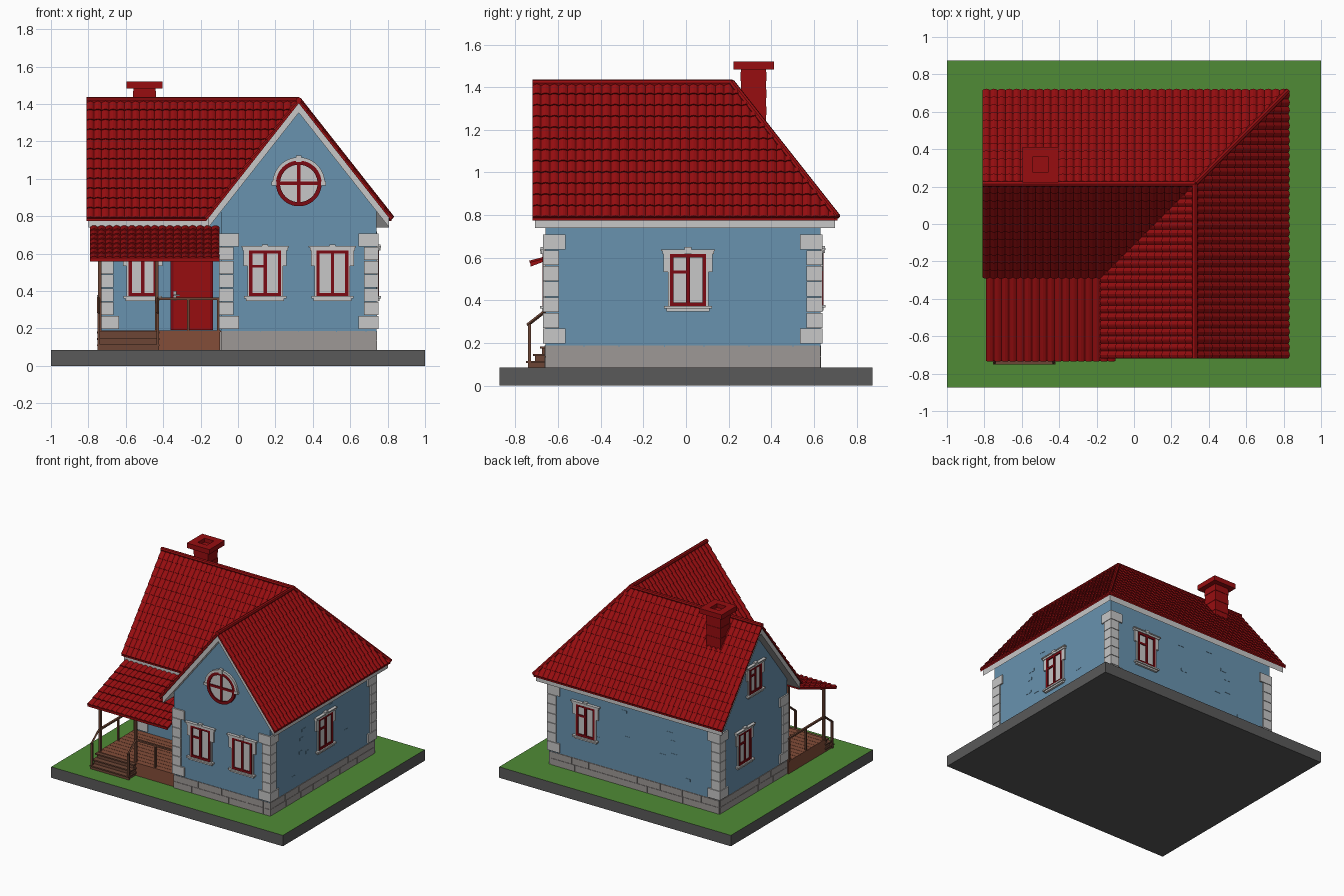
import bpy, bmesh, math, random
from mathutils import Vector, Matrix

if "Cube" in bpy.data.objects:
    bpy.data.objects.remove(bpy.data.objects["Cube"])

random.seed(4)
I4 = Matrix.Identity(4)


def mat(name, r, g, b):
    m = bpy.data.materials.new(name)
    m.diffuse_color = (r, g, b, 1)
    m.use_nodes = True
    m.node_tree.nodes["Principled BSDF"].inputs["Base Color"].default_value = m.diffuse_color
    return m


GRASS = mat("grass", .08, .26, .037)
DARK = mat("dark_grey", .1, .1, .1)
STONE = mat("foundation_stone", .34, .315, .305)
BLUE = mat("blue_wall", .14, .29, .43)
WHITE = mat("white_trim", .57, .57, .57)
RED = mat("roof_red", .31, .004, .005)
FRAME = mat("frame_red", .2, .003, .006)
BRICK = mat("porch_brick", .23, .075, .04)
WOOD = mat("wood", .15, .06, .035)
METAL = mat("metal", .4, .4, .4)


def finish(name, bm, *mats, M=I4):
    me = bpy.data.meshes.new(name)
    bm.transform(M)
    bm.to_mesh(me)
    bm.free()
    for m in mats:
        me.materials.append(m)
    ob = bpy.data.objects.new(name, me)
    bpy.context.collection.objects.link(ob)
    return ob


def boxes(name, m, items, M=I4):
    """One object from boxes given as x0,x1,y0,y1,z0,z1."""
    bm = bmesh.new()
    for x0, x1, y0, y1, z0, z1 in items:
        T = Matrix.Translation(((x0 + x1) / 2, (y0 + y1) / 2, (z0 + z1) / 2))
        bmesh.ops.create_cube(bm, size=1, matrix=T @ Matrix.Diagonal((abs(x1 - x0), abs(y1 - y0), abs(z1 - z0), 1)))
    return finish(name, bm, m, M=M)


def prism(name, m, pts, vec, M=I4):
    """Polygon pushed along a vector."""
    bm = bmesh.new()
    f = bm.faces.new([bm.verts.new(p) for p in pts])
    r = bmesh.ops.extrude_face_region(bm, geom=[f])
    bmesh.ops.translate(bm, vec=vec, verts=[v for v in r['geom'] if isinstance(v, bmesh.types.BMVert)])
    bmesh.ops.recalc_face_normals(bm, faces=bm.faces[:])
    return finish(name, bm, m, M=M)


def tube(name, m, p, q, r, sides=8):
    p, q = Vector(p), Vector(q)
    bm = bmesh.new()
    bmesh.ops.create_cone(bm, cap_ends=True, segments=sides, radius1=r, radius2=r, depth=(q - p).length)
    rot = (q - p).to_track_quat('Z', 'Y').to_matrix().to_4x4()
    return finish(name, bm, m, M=Matrix.Translation((p + q) / 2) @ rot)


# Ground slab: grass on the upward face, grey elsewhere
base = boxes("ground_slab", DARK, [(-1, 1, -.875, .875, 0, .085)])
base.data.materials.append(GRASS)
for p in base.data.polygons:
    p.material_index = 1 if p.normal.z > .5 else 0

# Walls: L plan, gables on the west and south ends
CX, CY, HW = .325, .215, .415
TOP, SLOPE = 1.415, 1.27
zw, za = TOP - .05 - HW * SLOPE, TOP - .05
prism("main_wing_wall", BLUE, [(-.73, CY + a, z) for a, z in
      ((-HW, .18), (HW, .18), (HW, zw), (0, za), (-HW, zw))], (CX + .73, 0, 0))
prism("front_wing_wall", BLUE, [(CX + a, -.66, z) for a, z in
      ((-HW, .18), (HW, .18), (HW, zw), (0, za), (-HW, zw))], (0, CY + .66, 0))
boxes("corner_wall", BLUE, [(CX, .74, CY - .1, .63, .18, zw - .01)])

# Foundation with stone blocks
fd = [(-.73, .74, -.2, .63, .08, .19), (-.09, .74, -.66, .63, .08, .19)]
for x0, x1, y0, y1, along in ((-.09, .74, -.664, -.65, 0), (-.73, .74, .62, .634, 0),
                              (.73, .744, -.66, .63, 1), (-.734, -.72, -.2, .63, 1)):
    a, b = (y0, y1) if along else (x0, x1)
    for row in range(2):
        s = a
        while s < b - .02:
            e = min(b, s + random.uniform(.14, .22))
            z0 = .085 + row * .052
            fd.append((x0, x1, s, e - .004, z0, z0 + .05) if along else (s, e - .004, y0, y1, z0, z0 + .05))
            s = e
boxes("foundation", STONE, fd)

# A few raised bricks on the walls
br = []
for _ in range(9):
    t, z = random.uniform(0, 1), random.uniform(.24, .7)
    x, y = -.6 + 1.2 * t, -.5 + 1.0 * t
    br += [(x, x + .05, .62, .632, z, z + .02), (.73, .742, y, y + .05, z, z + .02)]
boxes("raised_bricks", BLUE, br)

# Corner stones, wide at the top and bottom rows
qs = []
for x, y, sx, sy in ((.74, -.66, -1, 1), (.74, .63, -1, -1), (-.73, .63, 1, -1), (-.73, -.2, 1, 1), (-.09, -.66, 1, 1)):
    for i in range(7):
        w = .095 if i in (0, 6) else .065
        z = .197 + i * .0735
        qs.append((x - sx * .011, x + sx * w, y - sy * .011, y + sy * w, z, z + .07))
boxes("corner_stones", WHITE, qs)


# Roof
def roof_polys(a, west, south):
    P = (CX, CY)
    return [("north", [(west, CY + a), (CX + a, CY + a), P, (west, CY)], lambda x, y: y - CY),
            ("east", [(CX + a, CY + a), (CX + a, south), (CX, south), P], lambda x, y: x - CX),
            ("south", [(west, CY), P, (CX - a, CY - a), (west, CY - a)], lambda x, y: CY - y),
            ("west", [P, (CX, south), (CX - a, south), (CX - a, CY - a)], lambda x, y: CX - x)]


def roof_layer(label, m, a, west, south, top, thick):
    for side, poly, dist in roof_polys(a, west, south):
        prism(f"{side}_{label}", m, [(x, y, TOP + top - SLOPE * dist(x, y)) for x, y in poly], (0, 0, -thick))


A, WEST, SOUTH = .495, -.81, -.72
roof_layer("roof_board", RED, A, WEST, SOUTH, 0, .012)
roof_layer("eave_trim", WHITE, A - .012, WEST + .012, SOUTH + .012, -.012, .05)


def tiles(name, origin, n, slope, length, run, rows, clip=None):
    """Wavy tile rows climbing from the eave towards n."""
    n = Vector((n[0], n[1], 0))
    u = Vector((n.y, -n.x, 0))
    up = (n + Vector((0, 0, slope)))
    nor = u.cross(up).normalized()
    k = round(length / .041) * 4
    wave = (.0, .006, .009, .006)
    ss = [(0, None)] + [(length * i / k, wave[i % 4]) for i in range(k + 1)] + [(length, None)]
    tt = [(0, None)]
    for r in range(rows):
        tt += [(run * r / rows, .008), (run * (r + 1) / rows, .001)]
    bm = bmesh.new()
    g = [[bm.verts.new(Vector(origin) + u * s + up * t + nor * (0 if w is None or h is None else w + h))
          for s, w in ss] for t, h in tt]
    for r0, r1 in zip(g, g[1:]):
        for i in range(len(ss) - 1):
            bm.faces.new((r0[i], r0[i + 1], r1[i + 1], r1[i]))
    if clip:
        bmesh.ops.bisect_plane(bm, geom=bm.verts[:] + bm.edges[:] + bm.faces[:], plane_co=(CX, CY, 0),
                               plane_no=clip, clear_outer=True)
    finish(name, bm, RED)


EZ = TOP - A * SLOPE
NW, SE = (1, -1, 0), (-1, 1, 0)
tiles("north_tiles", (CX + A, CY + A, EZ), (0, -1), SLOPE, CX + A - WEST, A, 12, NW)
tiles("south_tiles", (WEST, CY - A, EZ), (0, 1), SLOPE, CX - WEST, A, 12, NW)
tiles("east_tiles", (CX + A, SOUTH, EZ), (-1, 0), SLOPE, CY + A - SOUTH, A, 12, SE)
tiles("west_tiles", (CX - A, CY, EZ), (1, 0), SLOPE, CY - SOUTH, A, 12, SE)
P = (CX, CY, TOP + .005)
tube("main_ridge_cap", RED, (WEST, CY, TOP + .005), P, .016)
tube("front_ridge_cap", RED, (CX, SOUTH, TOP + .005), P, .016)
tube("hip_cap", RED, P, (CX + A, CY + A, EZ + .005), .016)

# Chimney: brick courses and a hollow cap
ch = []
for i in range(14):
    d = .003 * (i % 2)
    z = .95 + i * .04
    ch.append((-.562 + d, -.438 - d, .256 + d, .378 - d, z, min(z + .04, 1.49)))
boxes("chimney_stack", RED, ch)
boxes("chimney_cap", RED, [(-.597, -.54, .222, .412, 1.482, 1.52), (-.46, -.403, .222, .412, 1.482, 1.52),
                           (-.54, -.46, .222, .275, 1.482, 1.52), (-.54, -.46, .36, .412, 1.482, 1.52)])


# Windows, drawn in a local frame facing -y
def window(name, loc, deg, w=.17, h=.245, transom=True):
    M = Matrix.Translation(loc) @ Matrix.Rotation(math.radians(deg), 4, 'Z')
    a, b, t = w / 2, h / 2, .017
    boxes(name + "_pane", WHITE, [(-a, a, -.006, .01, -b, b)], M)
    bars = [(-a, -a + t, -.014, .01, -b, b), (a - t, a, -.014, .01, -b, b), (-a, a, -.014, .01, -b, -b + t),
            (-a, a, -.014, .01, b - t, b), (-.009, .009, -.014, .01, -b, b)]
    if transom:
        bars.append((-a, 0, -.013, .01, .03, .045))
    boxes(name + "_frame", FRAME, bars, M)
    trim = [(-a - .036, a + .036, -.018, .01, b, b + .02), (-a - .042, a + .042, -.024, .01, b + .014, b + .022),
            (-.016, .016, -.022, .01, b, b + .032),
            (-a - .028, a + .028, -.024, .01, -b - .012, -b), (-a - .016, a + .016, -.016, .01, -b - .025, -b - .012)]
    for s in (-1, 1):
        trim += [(s * a, s * (a + .03), -.012, .01, b - .085, b), (s * a, s * (a + .01), -.01, .01, -b, b)]
    boxes(name + "_trim", WHITE, trim, M)


window("front_left_window", (.145, -.66, .495), 0)
window("front_right_window", (.505, -.66, .495), 0, transom=False)
window("porch_window", (-.51, -.2, .495), 0, w=.15, transom=False)
window("right_window", (.74, .01, .495), 90)
window("back_window", (.42, .63, .5), 180, w=.16)
window("left_window", (-.73, .33, .5), -90, w=.15)
window("attic_window", (-.73, .2, .98), -90, w=.15, h=.2)


# Round gable window
def arc(name, m, r0, r1, a1, depth):
    n = 32
    pts = [(r * math.cos(a1 * i / n), 0, r * math.sin(a1 * i / n)) for r, seq in
           ((r1, range(n + 1)), (r0, range(n, -1, -1))) for i in seq]
    prism(name, m, pts, (0, -depth, 0), Matrix.Translation((CX, -.655, .975)))


tube("round_window_pane", WHITE, (CX, -.65, .975), (CX, -.667, .975), .11, 32)
for k in (0, 1):
    bpy.context.view_layer.update()
    ob = "round_frame_upper" if k == 0 else "round_frame_lower"
    arc(ob, FRAME, .1, .122, math.pi * (1 if k == 0 else -1), .022)
arc("round_window_arch", WHITE, .122, .14, math.pi, .022)
boxes("round_window_cross", FRAME, [(CX - .11, CX + .11, -.674, -.65, .966, .984),
                                    (CX - .009, CX + .009, -.674, -.65, .865, 1.085)])
boxes("arch_stones", WHITE, [(CX - .014, CX + .014, -.682, -.65, 1.09, 1.125),
                             (CX - .146, CX - .118, -.68, -.65, .965, .985), (CX + .118, CX + .146, -.68, -.65, .965, .985)])

# Door
boxes("door", RED, [(-.345, -.15, -.21, -.19, .19, .6), (-.325, -.17, -.216, -.19, .22, .35),
                    (-.325, -.17, -.216, -.19, .39, .57)])
boxes("door_frame", FRAME, [(-.36, -.345, -.218, -.19, .19, .615), (-.15, -.135, -.218, -.19, .19, .615),
                            (-.36, -.135, -.218, -.19, .6, .615)])
boxes("door_handle", METAL, [(-.345, -.33, -.222, -.2, .35, .4), (-.345, -.31, -.236, -.216, .372, .38)])

# Porch floor with planks, and steps
boxes("porch_floor", BRICK, [(-.745, -.095, -.65, -.2, .08, .18)]
      + [(-.75, -.09, -.655 + i * .0455, -.612 + i * .0455, .18, .188) for i in range(10)])
st = []
for i in range(3):
    z, y = .115 + i * .034, -.75 + i * .033
    st += [(-.745, -.43, y + .008, -.65, .08, z - .01), (-.755, -.42, y, -.65, z - .01, z)]
boxes("porch_steps", WOOD, st)

# Porch posts and railings
post = lambda x, y, z0, z1, r=.009: (x - r, x + r, y - r, y + r, z0, z1)
boxes("porch_posts", WOOD, [post(x, -.64, .18, .6) for x in (-.74, -.435)]
      + [post(x, y, .18, .36, .007) for x, y in ((-.265, -.64), (-.105, -.64), (-.74, -.42), (-.74, -.215))]
      + [post(x, -.735, .085, .29, .007) for x in (-.745, -.43)])
boxes("porch_rails", WOOD, [(-.435, -.1, -.648, -.632, .353, .366), (-.748, -.732, -.64, -.2, .353, .366)])
for s, x in (("left", -.745), ("right", -.43)):
    tube(s + "_stair_rail", WOOD, (x, -.745, .283), (x, -.64, .365), .008, 4)

# Porch roof
PS = .37
prism("porch_roof_board", RED, [(-.79, -.73, .57), (-.1, -.73, .57), (-.1, -.265, .57 + PS * .465),
                                (-.79, -.265, .57 + PS * .465)], (0, 0, -.012))
tiles("porch_tiles", (-.79, -.73, .57), (0, 1), PS, .69, .465, 7)
boxes("porch_roof_beams", WOOD, [(-.75, -.1, -.648, -.632, .57, .59)])
